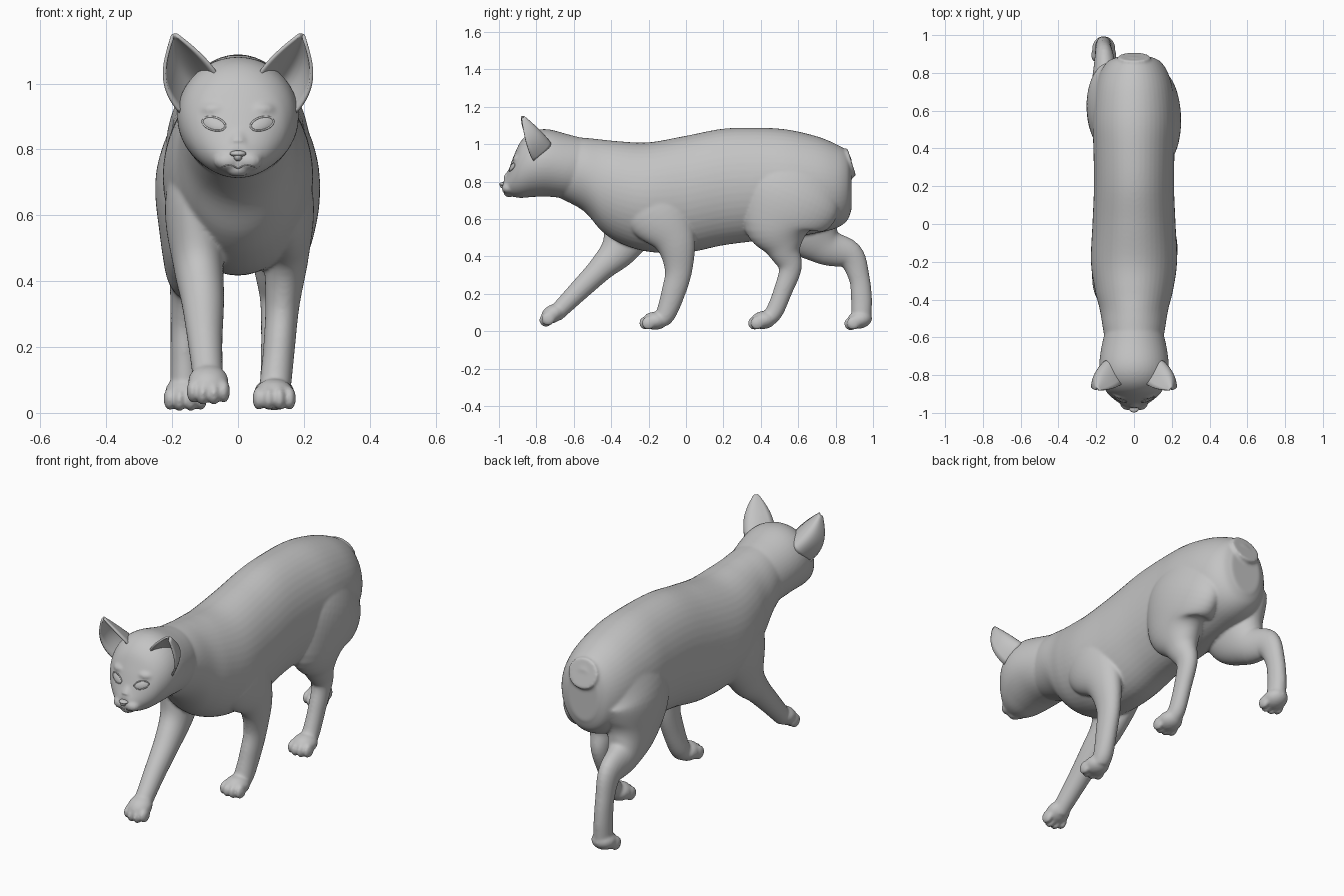
import bpy, bmesh, math
from mathutils import Vector, Matrix
from mathutils.bvhtree import BVHTree

if "Cube" in bpy.data.objects:
    bpy.data.objects.remove(bpy.data.objects["Cube"])

fur = bpy.data.materials.new("plain_grey")
fur.use_nodes = True
fur.diffuse_color = (0.55, 0.55, 0.55, 1)
fur.node_tree.nodes["Principled BSDF"].inputs["Base Color"].default_value = (0.55, 0.55, 0.55, 1)


def add_object(name, data):
    ob = bpy.data.objects.new(name, data)
    bpy.context.collection.objects.link(ob)
    data.materials.append(fur)
    return ob


def finish(name, bm):
    bmesh.ops.recalc_face_normals(bm, faces=bm.faces)
    for f in bm.faces:
        f.smooth = True
    me = bpy.data.meshes.new(name)
    bm.to_mesh(me)
    bm.free()
    return add_object(name, me)


def spline(pts, steps=6):
    """Catmull-Rom resampling of rows of numbers."""
    v = [Vector(p) for p in pts]
    v = [v[0] * 2 - v[1]] + v + [v[-1] * 2 - v[-2]]
    out = []
    for a, b, c, d in zip(v, v[1:], v[2:], v[3:]):
        for i in range(steps):
            t = i / steps
            out.append(0.5 * (2 * b + (c - a) * t + (2 * a - 5 * b + 4 * c - d) * t * t
                              + (3 * b - a - 3 * c + d) * t ** 3))
    return out + [v[-2]]


def tube(bm, pts, upright=False, sides=48):
    """Elliptical loft; each row is x, y, z, sideways radius, in-plane radius."""
    rows = spline(pts)
    rings = []
    for i, r in enumerate(rows):
        a, b = rows[max(i - 1, 0)], rows[min(i + 1, len(rows) - 1)]
        t = Vector((0, 1, 0)) if upright else Vector(b[:3]) - Vector(a[:3])
        t.normalize()
        side = (Vector((1, 0, 0)) - t * t.x).normalized()
        up = side.cross(t)
        ring = []
        for k in range(sides):
            q = math.tau * k / sides
            ring.append(bm.verts.new(Vector(r[:3]) + side * r[3] * math.cos(q) + up * r[4] * math.sin(q)))
        rings.append(ring)
    for r0, r1 in zip(rings, rings[1:]):
        for k in range(sides):
            j = (k + 1) % sides
            bm.faces.new((r0[k], r0[j], r1[j], r1[k]))
    bm.faces.new(rings[0])
    bm.faces.new(rings[-1])


def ball(bm, centre, radii, base=None):
    m = Matrix.Translation(centre) @ Matrix.Diagonal((*radii, 1))
    bmesh.ops.create_uvsphere(bm, u_segments=24, v_segments=16, radius=1,
                              matrix=(base or Matrix()) @ m)


def paw(bm, centre, pitch=0.0):
    base = Matrix.Translation(centre) @ Matrix.Rotation(pitch, 4, 'X')
    ball(bm, (0, 0, .002), (.062, .068, .048), base)
    for x, y in ((-.047, -.036), (-.017, -.05), (.017, -.05), (.047, -.036)):
        ball(bm, (x, y, -.01), (.019, .036, .036), base)


def by_height(rows):
    """Rows of y, top, bottom, half width turned into tube rows."""
    return [(0, y, (t + b) / 2, w, (t - b) / 2) for y, t, b, w in rows]


# Torso, ending in a flat docked tail stump
bm = bmesh.new()
tube(bm, by_height([
    (-.70, 1.045, .725, .14), (-.55, 1.035, .645, .165), (-.45, 1.025, .535, .182),
    (-.35, 1.015, .47, .207), (-.2, 1.01, .425, .228), (0, 1.045, .42, .22),
    (.2, 1.083, .46, .212), (.4, 1.088, .485, .215), (.55, 1.077, .50, .22),
    (.7, 1.042, .525, .207), (.8, 1.002, .55, .18), (.86, .965, .59, .14), (.885, .92, .65, .09)]), True)
tube(bm, [(0, .72, .85, .11, .10), (0, .80, .878, .10, .09), (0, .886, .905, .085, .078)])

# Legs: left pair gathered under the body, right pair stretched out
legs = [
    [(.09, -.24, .80, .10, .17), (.14, -.15, .64, .09, .18), (.146, -.06, .485, .07, .112),
     (.135, -.04, .33, .052, .074), (.125, -.07, .2, .048, .063), (.115, -.105, .1, .048, .054),
     (.11, -.135, .055, .047, .045)],
    [(-.09, -.25, .78, .10, .17), (-.13, -.28, .62, .092, .17), (-.12, -.35, .45, .076, .105),
     (-.107, -.45, .34, .065, .07), (-.1, -.57, .22, .053, .056), (-.093, -.66, .13, .047, .048),
     (-.09, -.70, .09, .045, .045)],
    [(.09, .64, .88, .10, .20), (.132, .565, .72, .115, .265), (.13, .505, .565, .105, .205),
     (.12, .525, .44, .073, .095), (.115, .557, .34, .048, .062), (.112, .52, .22, .042, .05),
     (.11, .475, .11, .042, .047), (.11, .435, .06, .045, .042)],
    [(-.09, .65, .88, .10, .20), (-.134, .62, .72, .115, .235), (-.135, .66, .56, .105, .185),
     (-.148, .75, .455, .077, .105), (-.157, .875, .405, .052, .076), (-.162, .925, .29, .043, .056),
     (-.162, .938, .18, .043, .056), (-.16, .938, .09, .045, .054)],
]
for leg in legs:
    tube(bm, leg)
paw(bm, (.11, -.165, .054))
paw(bm, (-.09, -.71, .092), .5)
paw(bm, (.11, .415, .058), .1)
paw(bm, (-.16, .928, .06), .2)

# Head: skull, bridge of the nose, muzzle, brows and chin
tube(bm, by_height([
    (-.975, .81, .75, .03), (-.955, .845, .73, .068), (-.92, .94, .718, .116),
    (-.88, 1.02, .713, .152), (-.82, 1.068, .718, .178), (-.74, 1.08, .72, .184),
    (-.62, 1.05, .71, .166), (-.5, 1.02, .72, .13)]), True)
tube(bm, [(0, -.85, .96, .05, .03), (0, -.90, .88, .036, .03), (0, -.957, .81, .028, .026)])
for s in (-1, 1):
    ball(bm, (s * .032, -.95, .765), (.042, .036, .03))
    ball(bm, (s * .068, -.885, .92), (.05, .042, .028))
ball(bm, (0, -.945, .737), (.036, .03, .02))

body = finish("body", bm)
fuse = body.modifiers.new("fuse", 'REMESH')
fuse.mode, fuse.voxel_size, fuse.use_smooth_shade = 'VOXEL', .007, True
soften = body.modifiers.new("soften", 'SMOOTH')
soften.factor, soften.iterations = .5, 8

# Surface lookup on the face
bpy.context.view_layer.update()
skin = BVHTree.FromObject(body, bpy.context.evaluated_depsgraph_get())


def on_face(x, z, lift=0.0):
    hit = skin.ray_cast(Vector((x, -2, z)), Vector((0, 1, 0)))[0]
    return Vector((x, hit.y - lift, z))


def wire(name, pts, radius, cyclic=False):
    cu = bpy.data.curves.new(name, 'CURVE')
    cu.dimensions, cu.bevel_depth, cu.bevel_resolution = '3D', radius, 2
    cu.use_fill_caps = True
    sp = cu.splines.new('POLY')
    sp.points.add(len(pts) - 1)
    for p, co in zip(sp.points, pts):
        p.co = (*co, 1)
    sp.use_cyclic_u = cyclic
    return add_object(name, cu)


def loft(bm, rings, closed):
    for r0, r1 in zip(rings, rings[1:]):
        for i in range(len(r0) if closed else len(r0) - 1):
            j = (i + 1) % len(r0)
            bm.faces.new((r0[i], r0[j], r1[j], r1[i]))


for s, label in ((1, "left"), (-1, "right")):
    # Almond eye and its lid
    def almond(k, q):
        u, w = .033 * math.cos(q) * k, .019 * math.sin(q) * k
        return s * (.073 + u), .878 + w + .2 * u

    bm = bmesh.new()
    angles = [math.tau * i / 24 for i in range(24)]
    rings = [[bm.verts.new(on_face(*almond(k, q), .005 * (1 - k * k) + .001)) for q in angles]
             for k in (1, .7, .35)]
    loft(bm, rings, True)
    bm.faces.new(rings[-1])
    finish(label + "_eye", bm)
    wire(label + "_eyelid", [on_face(*almond(1.05, q)) for q in angles], .003, True)

    # Cupped ear, rooted inside the skull and open to the front
    b0, b1, b2 = (Vector(p) for p in ((.055, -.835, 1.01), (.168, -.625, 1.045), (.172, -.815, .91)))
    tip, mid = Vector((.196, -.872, 1.145)), (b0 + b1 + b2) / 3
    bm = bmesh.new()
    grid = []
    for i in range(15):
        v = i / 14
        row = []
        for j in range(17):
            u = j / 16
            b = b0 * (1 - u) ** 2 + b1 * 2 * u * (1 - u) + b2 * u * u
            p = mid.lerp(tip, v) + (b - mid) * (1 - .88 * v ** 1.6)
            p.x += .03 * u * math.sin(math.pi * v)
            row.append(bm.verts.new((s * p.x, p.y, p.z)))
        grid.append(row)
    loft(bm, grid, False)
    ear = finish(label + "_ear", bm)
    shell = ear.modifiers.new("thickness", 'SOLIDIFY')
    shell.thickness, shell.offset = .01, 0

# Nose pad and mouth line
bm = bmesh.new()
ball(bm, (0, -.978, .787), (.025, .02, .01))
ball(bm, (0, -.98, .778), (.013, .016, .014))
finish("nose", bm)
wire("mouth", [on_face(x / 100, .742 + .01 * abs(math.sin(x * .55))) for x in range(-5, 6)], .002)
